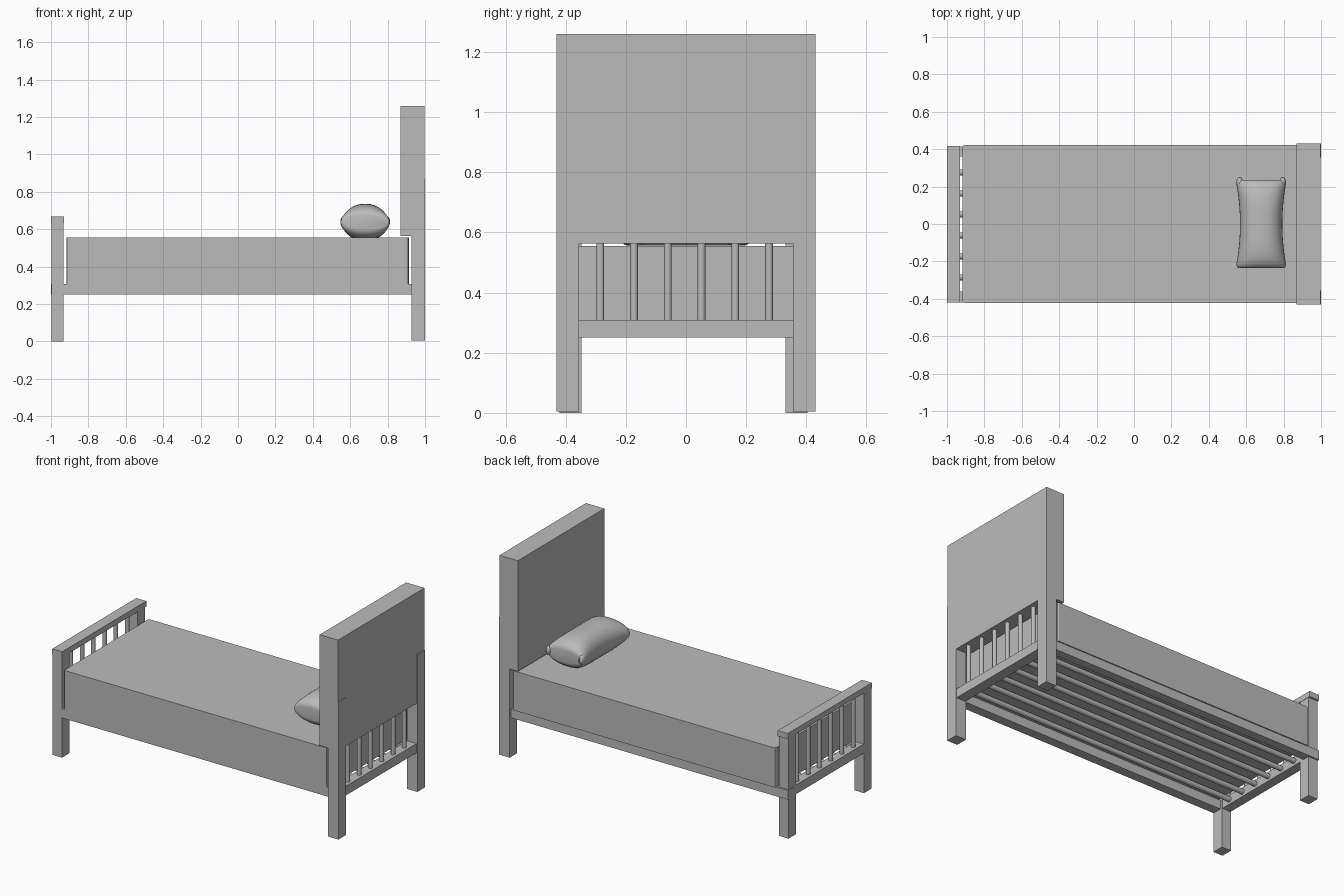
import bpy, bmesh, math
from mathutils import Matrix, Vector

if "Cube" in bpy.data.objects:
    bpy.data.objects.remove(bpy.data.objects["Cube"])

grey = bpy.data.materials.new("soft grey")
grey.diffuse_color = (0.5, 0.5, 0.5, 1)
grey.use_nodes = True
grey.node_tree.nodes["Principled BSDF"].inputs["Base Color"].default_value = grey.diffuse_color


def finish(name, bm, smooth=False):
    bmesh.ops.recalc_face_normals(bm, faces=bm.faces)
    mesh = bpy.data.meshes.new(name)
    bm.to_mesh(mesh)
    bm.free()
    mesh.materials.append(grey)
    ob = bpy.data.objects.new(name, mesh)
    bpy.context.collection.objects.link(ob)
    if smooth:
        bpy.ops.object.select_all(action='DESELECT')
        ob.select_set(True)
        bpy.context.view_layer.objects.active = ob
        bpy.ops.object.shade_smooth_by_angle(angle=math.radians(40))
    return ob


def box(name, x, y, z, corner=0):
    bm = bmesh.new()
    bmesh.ops.create_cube(bm, size=1)
    for v in bm.verts:
        v.co = [a + (b - a) * (c + 0.5) for (a, b), c in zip((x, y, z), v.co)]
    if corner:
        upright = [e for e in bm.edges
                   if abs(e.verts[0].co.z - e.verts[1].co.z) > 0.1]
        bmesh.ops.bevel(bm, geom=upright, offset=corner, segments=2,
                        profile=0.5, affect='EDGES')
    return finish(name, bm)


def rod(name, start, end, radius):
    start, end = Vector(start), Vector(end)
    axis = end - start
    matrix = (Matrix.Translation((start + end) / 2)
              @ axis.to_track_quat('Z', 'Y').to_matrix().to_4x4())
    bm = bmesh.new()
    bmesh.ops.create_cone(bm, cap_ends=True, segments=16, radius1=radius,
                          radius2=radius, depth=axis.length, matrix=matrix)
    return finish(name, bm, True)


# Headboard end
box("headboard", (0.87, 0.998), (-0.43, 0.43), (0.563, 1.26))
for side, y in (("front", (-0.43, -0.355)), ("back", (0.355, 0.43))):
    box("head_leg_" + side, (0.927, 1.0), y, (0.005, 0.87))
box("head_rail", (0.93, 0.995), (-0.36, 0.36), (0.25, 0.308))

# Footboard end
for side, y in (("front", (-0.42, -0.347)), ("back", (0.33, 0.404))):
    box("foot_leg_" + side, (-0.997, -0.932), y, (0, 0.632))
box("foot_cap", (-1.0, -0.93), (-0.42, 0.416), (0.632, 0.667))
box("foot_rail", (-0.995, -0.935), (-0.35, 0.34), (0.25, 0.308))

# Side rails
box("side_rail_front", (-0.935, 0.93), (-0.42, -0.36), (0.25, 0.308))
box("side_rail_back", (-1.0, 0.93), (0.36, 0.415), (0.25, 0.308))

# Spindles at both ends and long rods below the mattress
for i in range(6):
    y = -0.285 + i * 0.1122
    rod("foot_spindle", (-0.965, y, 0.3), (-0.965, y, 0.64), 0.013)
    rod("head_spindle", (0.965, y, 0.3), (0.965, y, 0.57), 0.013)
    rod("base_rod", (-0.95, y, 0.28), (0.95, y, 0.28), 0.016)

# Mattress
box("mattress", (-0.917, 0.913), (-0.422, 0.422), (0.306, 0.555), 0.012)

# Pillow: rings along y, with a waist, blunt ends and a flattened underside
bm = bmesh.new()
rings, sides, rows = 28, 32, []
for i in range(rings + 1):
    v = -math.cos(math.pi * i / rings)
    width = (0.113 + 0.024 * abs(v) ** 2) * (1 - abs(v) ** 30 * 0.12)
    height = 0.036 + 0.064 * math.sqrt(max(0, 1 - abs(v) ** 3.5))
    row = []
    for j in range(sides):
        a = 2 * math.pi * j / sides
        x = 0.68 + width * math.copysign(abs(math.cos(a)) ** 0.85, math.cos(a))
        z = 0.636 + height * math.sin(a)
        row.append(bm.verts.new((x, 0.236 * v, max(z, 0.556))))
    rows.append(row)
for r0, r1 in zip(rows, rows[1:]):
    for j in range(sides):
        k = (j + 1) % sides
        bm.faces.new((r0[j], r0[k], r1[k], r1[j]))
bm.faces.new(rows[0])
bm.faces.new(rows[-1])
finish("pillow", bm, True)

# Gathered pillow corners
for x in (0.565, 0.795):
    bm = bmesh.new()
    bmesh.ops.create_uvsphere(bm, u_segments=12, v_segments=8, radius=1)
    bmesh.ops.scale(bm, vec=(0.018, 0.03, 0.03), verts=bm.verts)
    bmesh.ops.translate(bm, vec=(x, 0.222, 0.64), verts=bm.verts)
    finish("pillow_corner", bm, True)
